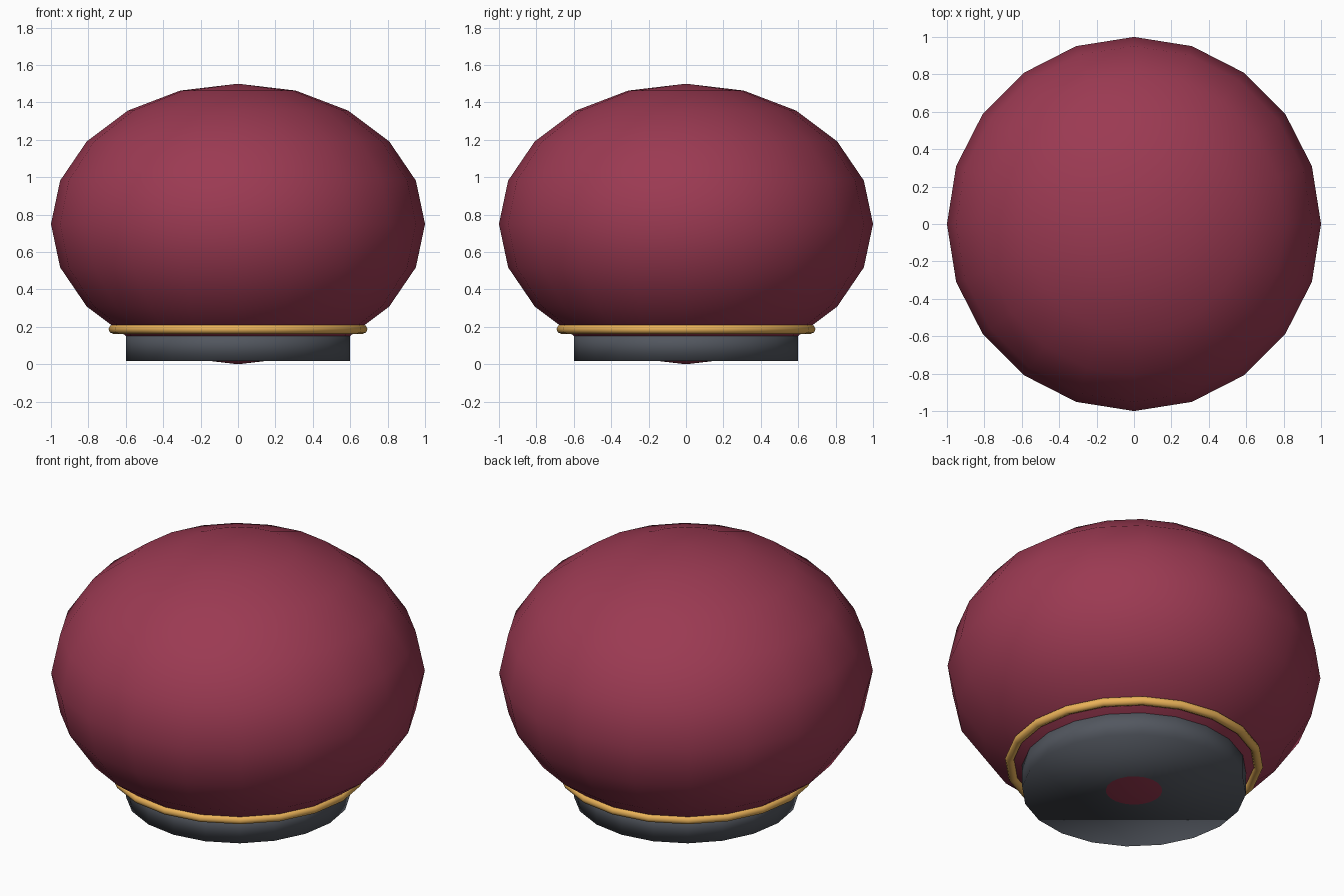
import bpy

if "Cube" in bpy.data.objects:
    bpy.data.objects.remove(bpy.data.objects["Cube"])


def finish(name, color):
    """Name, smooth and colour the active object."""
    ob = bpy.context.object
    ob.name = name
    bpy.ops.object.transform_apply(location=False, rotation=False, scale=True)
    bpy.ops.object.shade_smooth()
    mat = bpy.data.materials.new(name + "_material")
    mat.diffuse_color = (*color, 1)
    mat.use_nodes = True
    mat.node_tree.nodes["Principled BSDF"].inputs["Base Color"].default_value = mat.diffuse_color
    ob.data.materials.append(mat)
    return ob


SIDES = 20

# Flattened round body
bpy.ops.mesh.primitive_uv_sphere_add(segments=SIDES, ring_count=10, radius=1,
                                     location=(0, 0, 0.75))
bpy.context.object.scale = (1, 1, 0.75)
finish("cushion_body", (0.33, 0.042, 0.085))

# Short base drum; the body's lowest point pokes through its underside
bottom, top = 0.018, 0.18
bpy.ops.mesh.primitive_cylinder_add(vertices=SIDES, radius=0.6, depth=top - bottom,
                                    location=(0, 0, (top + bottom) / 2))
finish("base_drum", (0.085, 0.095, 0.115))

# Trim ring where body meets base
bpy.ops.mesh.primitive_torus_add(major_segments=SIDES, minor_segments=8,
                                 major_radius=0.667, minor_radius=0.025,
                                 location=(0, 0, 0.188))
finish("trim_ring", (0.83, 0.45, 0.1))
